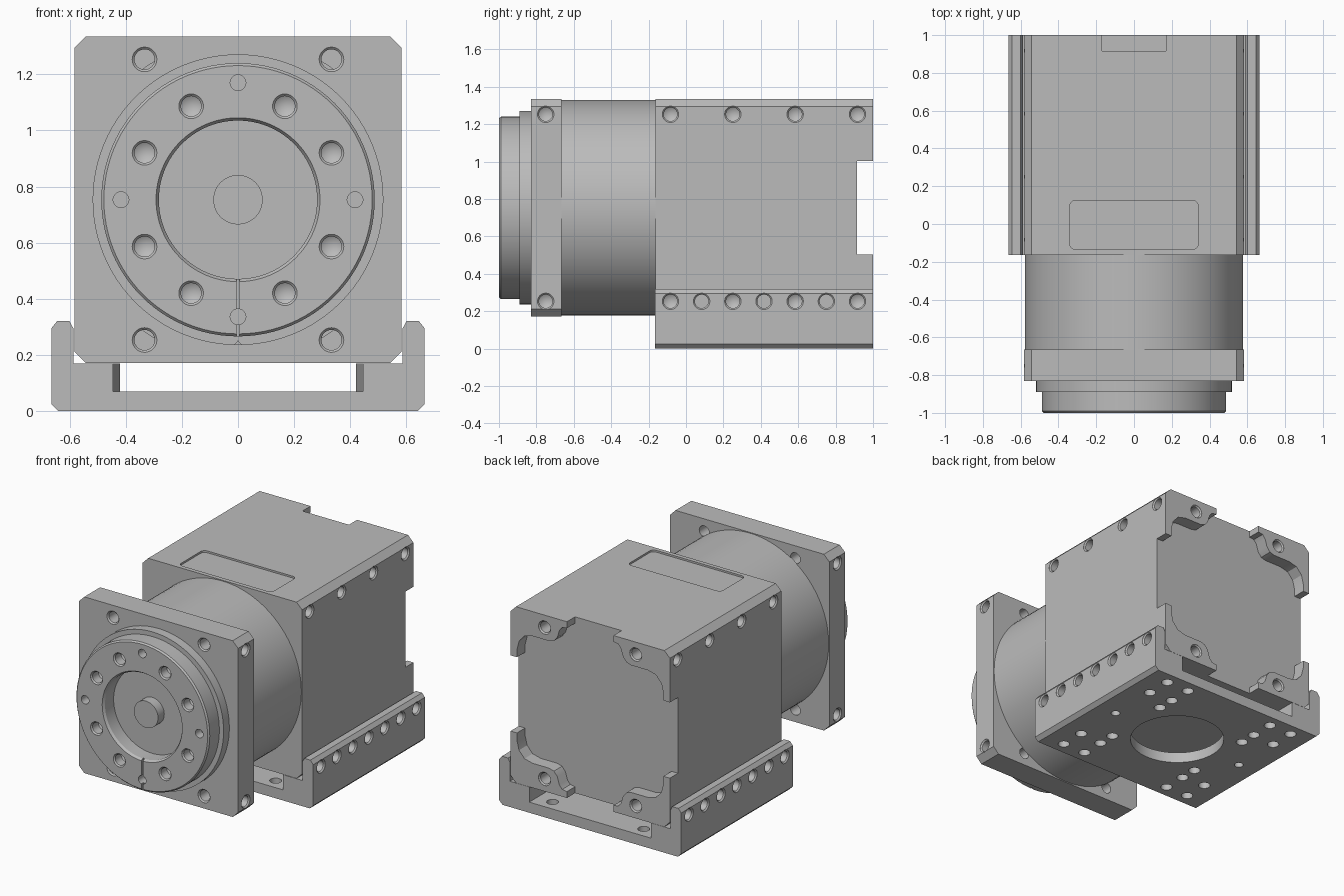
import bpy, bmesh, math
from mathutils import Vector

old = bpy.data.objects.get("Cube")
if old:
    bpy.data.objects.remove(old, do_unlink=True)

metal = bpy.data.materials.new("grey_metal")
metal.use_nodes = True
grey = (0.5, 0.5, 0.5, 1)
metal.diffuse_color = grey
metal.node_tree.nodes["Principled BSDF"].inputs["Base Color"].default_value = grey

CZ = 0.753          # height of the rotation axis
HALF = 0.582        # half width of the square housing
X, Y, Z = Vector((1, 0, 0)), Vector((0, 1, 0)), Vector((0, 0, 1))


def lathe(bm, profile, origin, axis, segs=28):
    """Closed solid turned from (radius, distance along axis) points."""
    turn = Z.rotation_difference(axis)
    rings = []
    for r, h in profile:
        n = segs if r > 0 else 1
        rings.append([bm.verts.new(Vector(origin) + turn @ Vector(
            (r * math.cos(math.tau * i / segs), r * math.sin(math.tau * i / segs), h)))
            for i in range(n)])
    for a, b in zip(rings, rings[1:]):
        for i in range(segs):
            j = (i + 1) % segs
            loop = [a[i % len(a)], a[j % len(a)], b[j % len(b)], b[i % len(b)]]
            bm.faces.new(list(dict.fromkeys(loop)))


def prism(bm, points, place, start, end):
    """Extrude a 2D outline; place(u, v, d) returns the 3D position."""
    low, high = [[bm.verts.new(place(u, v, d)) for u, v in points] for d in (start, end)]
    bm.faces.new(low)
    bm.faces.new(high)
    for i in range(len(points)):
        j = (i + 1) % len(points)
        bm.faces.new((low[i], low[j], high[j], high[i]))


def along_y(u, v, d):
    return (u, d, v)


def along_z(u, v, d):
    return (u, v, d)


def hole(bm, pos, axis, r=0.036, depth=0.1):
    """Countersunk drilled hole with a conical end."""
    lathe(bm, [(0, -0.01), (r + 0.008, -0.01), (r + 0.008, 0.001), (r, 0.009),
               (r, depth), (0, depth + 0.6 * r)], pos, axis)


def pin(bm, pos, axis, r=0.028, depth=0.06):
    lathe(bm, [(0, -0.01), (r, -0.01), (r, depth), (0, depth)], pos, axis)


def chamfered(c=0.04):
    h = HALF
    return [(x, z + CZ) for x, z in ((-h + c, -h), (h - c, -h), (h, -h + c), (h, h - c),
                                     (h - c, h), (-h + c, h), (-h, h - c), (-h, c - h))]


def rect(x0, x1, y0, y1):
    return [(x0, y0), (x1, y0), (x1, y1), (x0, y1)]


def to_object(name, bm):
    bmesh.ops.recalc_face_normals(bm, faces=bm.faces)
    mesh = bpy.data.meshes.new(name)
    bm.to_mesh(mesh)
    bm.free()
    obj = bpy.data.objects.new(name, mesh)
    bpy.context.collection.objects.link(obj)
    return obj


def finish(name, solid, *cutters):
    """Cut the solid with each cutter mesh, then shade it."""
    obj = to_object(name, solid)
    tools = [to_object(name + "_cutter", c) for c in cutters]
    for tool in tools:
        tool.hide_render = True
        mod = obj.modifiers.new("cut", 'BOOLEAN')
        mod.operation, mod.solver, mod.object = 'DIFFERENCE', 'EXACT', tool
    if tools:
        graph = bpy.context.evaluated_depsgraph_get()
        mesh = bpy.data.meshes.new_from_object(obj.evaluated_get(graph))
        obj.modifiers.clear()
        obj.data = mesh
        for tool in tools:
            bpy.data.objects.remove(tool, do_unlink=True)
    obj.data.materials.clear()
    obj.data.materials.append(metal)
    bpy.ops.object.select_all(action='DESELECT')
    obj.select_set(True)
    bpy.context.view_layer.objects.active = obj
    bpy.ops.object.shade_smooth_by_angle(angle=math.radians(25))


SIGNS = [(1, 1), (-1, 1), (-1, -1), (1, -1)]
SCREWS_Y = [-0.083 + i / 3 for i in range(4)]

# Main housing: side and rear screw holes
body, drills, recess = bmesh.new(), bmesh.new(), bmesh.new()
prism(body, chamfered(), along_y, -0.163, 1.0)
for sx, sz in SIGNS:
    for y in SCREWS_Y:
        hole(drills, (sx * HALF, y, CZ + sz * 0.5), -sx * X)
    hole(drills, (sx * 0.333, 1.0, CZ + sz * 0.5), -Y, depth=0.2)

# Rear recess leaving a thin rim and a boss at each corner
quarter = [(0.17, 0.7), (0.17, 0.54), (0.205, 0.535), (0.225, 0.51), (0.24, 0.46),
           (0.265, 0.43), (0.3, 0.42), (0.42, 0.42), (0.48, 0.405), (0.52, 0.36),
           (0.535, 0.3), (0.535, 0.25), (0.7, 0.25)]
outline = []
for sx, sz in SIGNS:
    pts = quarter if sx * sz < 0 else quarter[::-1]
    outline += [(sx * x, CZ + sz * z) for x, z in pts]
prism(recess, outline, along_y, 0.915, 1.1)

# Label pocket on the top
label = []
for k, (sx, sy) in enumerate(SIGNS):
    for i in range(6):
        a = math.pi / 2 * (k + i / 5)
        label.append((sx * 0.31 + 0.03 * math.cos(a), sy * 0.1 - 0.005 + 0.03 * math.sin(a)))
prism(recess, label, along_z, CZ + HALF - 0.012, CZ + HALF + 0.1)
finish("housing", body, recess, drills)

# Round gearbox barrel
barrel = bmesh.new()
lathe(barrel, [(0, -0.67), (0.577, -0.67), (0.577, -0.16), (0, -0.16)], (0, 0, CZ), Y, 96)
finish("gearbox_barrel", barrel)

# Square mounting flange with through holes and side holes
flange, drills = bmesh.new(), bmesh.new()
prism(flange, chamfered(), along_y, -0.83, -0.665)
for sx, sz in SIGNS:
    hole(drills, (sx * 0.333, -0.83, CZ + sz * 0.5), Y, depth=0.3)
    hole(drills, (sx * HALF, -0.75, CZ + sz * 0.5), -sx * X)
finish("mounting_flange", flange, drills)

# Pilot ring with a small notch at the bottom
ring, notch = bmesh.new(), bmesh.new()
lathe(ring, [(0, -0.89), (0.518, -0.89), (0.518, -0.825), (0, -0.825)], (0, 0, CZ), Y, 96)
prism(notch, [(0, 0.25), (0.025, 0.22), (-0.025, 0.22)], along_y, -0.95, -0.84)
finish("pilot_ring", ring, notch)

# Output disc with bore, bolt circle, dowel holes and index groove
disc, drills, groove = bmesh.new(), bmesh.new(), bmesh.new()
lathe(disc, [(0, -0.88), (0, -0.885), (0.487, -0.885), (0.487, -0.99), (0.478, -1.0),
             (0.292, -1.0), (0.282, -0.985), (0.282, -0.895), (0, -0.895)][1:],
      (0, 0, CZ), Y, 96)
for sx, sz in SIGNS:
    for a, b in ((0.167, 0.333), (0.333, 0.167)):
        hole(drills, (sx * a, -1.0, CZ + sz * b), Y, depth=0.07)
for x, z in ((0.417, 0), (-0.417, 0), (0, 0.417), (0, -0.417)):
    pin(drills, (x, -1.0, CZ + z), Y)
prism(groove, rect(-0.006, 0.006, 0.24, 0.5), along_y, -1.05, -0.98)
finish("output_disc", disc, groove, drills)

# Central hub inside the bore
hub = bmesh.new()
lathe(hub, [(0, -0.96), (0.088, -0.96), (0.088, -0.885), (0, -0.885)], (0, 0, CZ), Y, 48)
finish("centre_hub", hub)

# Mounting cradle: chamfered U section
cradle, pocket, drills = bmesh.new(), bmesh.new(), bmesh.new()
side = [(0.64, 0), (0.665, 0.025), (0.665, 0.295), (0.645, 0.32), (0.6, 0.32),
        (0.587, 0.295), (0.587, 0.17)]
prism(cradle, side + [(-x, z) for x, z in reversed(side)], along_y, -0.165, 1.0)
prism(pocket, [(-0.445, -0.3), (0.445, -0.3), (0.445, 0), (0.42, 0.1), (0.42, 0.73),
               (0.445, 0.83), (0.445, 1.1), (-0.445, 1.1), (-0.445, 0.83), (-0.42, 0.73),
               (-0.42, 0.1), (-0.445, 0)], along_z, 0.07, 0.3)

# Cradle side holes, round base opening and base bolt pattern
for s in (1, -1):
    for i in range(7):
        hole(drills, (s * 0.665, -0.083 + i / 6, 0.253), -s * X, depth=0.12)
    pin(drills, (s * 0.5, 0.417, 0), Z)
    for x, offsets in ((0.5, (0.333, 0.5)), (0.333, (0.23, 0.345, 0.5))):
        for d in offsets:
            for t in (1, -1):
                pin(drills, (s * x, 0.417 + t * d, 0), Z, 0.036, 0.15)
lathe(drills, [(0, -0.05), (0.29, -0.05), (0.29, 0.12), (0, 0.12)], (0, 0.417, 0), Z, 64)
finish("mounting_cradle", cradle, pocket, drills)
